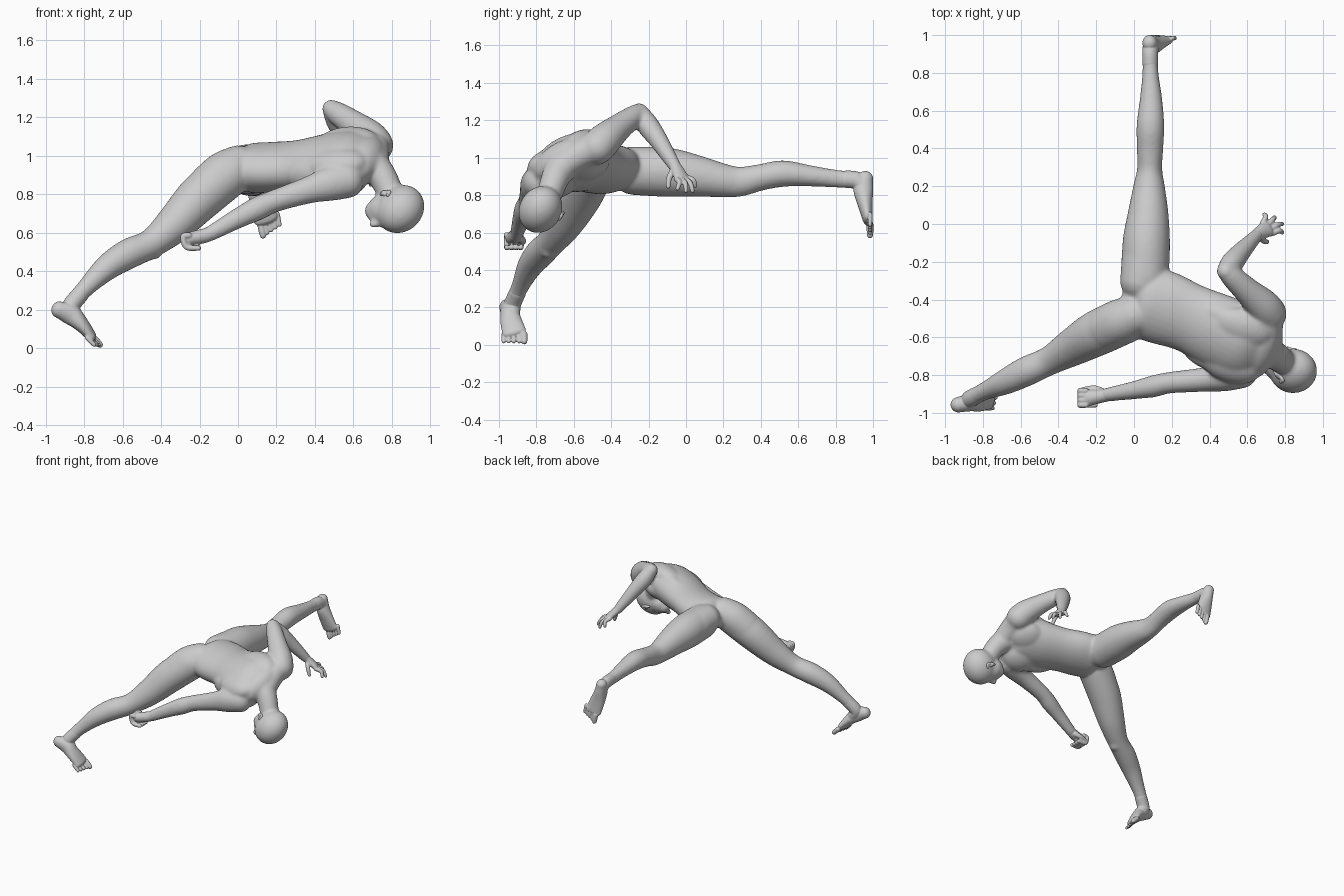
import bpy, bmesh, math
from mathutils import Vector, Matrix


def catmull(p, i, t):
    a, b, c, d = (p[max(0, min(len(p) - 1, i + k))] for k in (-1, 0, 1, 2))
    return [0.5 * (2 * q + (r - o) * t + (2 * o - 5 * q + 4 * r - s) * t * t
                   + (3 * q - o - 3 * r + s) * t ** 3) for o, q, r, s in zip(a, b, c, d)]


def tube(bm, pts, side0=(0, 1, 0), side1=None, n=24, sub=5):
    """Round-ended limb through stations (x, y, z, half width along side, half depth)."""
    pts = [p if len(p) == 5 else (*p, p[3]) for p in pts]
    side0 = Vector(side0)
    side1 = Vector(side1) if side1 else side0
    st = [catmull(pts, i, k / sub) for i in range(len(pts) - 1) for k in range(sub)] + [list(pts[-1])]
    pos = [Vector(s[:3]) for s in st]
    rings = []

    def ring(c, tan, a, b, f):
        s = side0.lerp(side1, f)
        s = (s - tan * s.dot(tan)).normalized()
        d = tan.cross(s)
        rings.append([bm.verts.new(c + s * a * math.cos(2 * math.pi * k / n)
                                   + d * b * math.sin(2 * math.pi * k / n)) for k in range(n)])

    last = len(st) - 1
    for i, s in enumerate(st):
        tan = (pos[min(i + 1, last)] - pos[max(i - 1, 0)]).normalized()
        a, b, f = s[3], s[4], i / last
        r = min(a, b)
        if i == 0:
            for ang in (80, 60, 40, 20):
                q = math.radians(ang)
                ring(pos[0] - tan * r * math.sin(q), tan, a * math.cos(q), b * math.cos(q), 0)
        ring(pos[i], tan, a, b, f)
        if i == last:
            for ang in (20, 40, 60, 80):
                q = math.radians(ang)
                ring(pos[i] + tan * r * math.sin(q), tan, a * math.cos(q), b * math.cos(q), 1)
    for u, v in zip(rings, rings[1:]):
        for k in range(n):
            bm.faces.new((u[k], u[(k + 1) % n], v[(k + 1) % n], v[k]))
    bm.faces.new(rings[0][::-1])
    bm.faces.new(rings[-1])


def ball(bm, c, radii, axes=None):
    rot = Matrix(axes).transposed().to_4x4() if axes else Matrix()
    m = Matrix.Translation(Vector(c)) @ rot @ Matrix.Diagonal((*radii, 1))
    bmesh.ops.create_uvsphere(bm, u_segments=24, v_segments=16, radius=1, matrix=m)


def finish(bm, name, voxel, smooth):
    bmesh.ops.recalc_face_normals(bm, faces=bm.faces)
    me = bpy.data.meshes.new(name)
    bm.to_mesh(me)
    bm.free()
    ob = bpy.data.objects.new(name, me)
    bpy.context.collection.objects.link(ob)
    rm = ob.modifiers.new("fuse", 'REMESH')
    rm.mode, rm.voxel_size, rm.use_smooth_shade = 'VOXEL', voxel, True
    sm = ob.modifiers.new("soften", 'SMOOTH')
    sm.factor, sm.iterations = 0.5, smooth


body = bmesh.new()

# torso, twisting from level hips to tilted shoulders
HIP, SHO = (0.32, 0.94, 0.1), (0.41, 0.77, 0.48)
tube(body, [(0.01, -0.41, 0.93, .15, .08), (0.06, -0.42, 0.935, .19, .125),
            (0.16, -0.445, 0.94, .2, .127), (0.30, -0.50, 0.95, .188, .125),
            (0.45, -0.57, 0.965, .205, .14), (0.58, -0.63, 0.98, .21, .138),
            (0.66, -0.66, 0.985, .18, .1)], HIP, SHO, n=32)
X = Vector((0.93, -0.32, 0.05)).normalized()
Y = Vector(SHO)
Y = (Y - X * Y.dot(X)).normalized()
Z = X.cross(Y)
chest = Vector((0.55, -0.62, 0.965))
for s in (-1, 1):
    ball(body, chest + Y * s * .09 - Z * .065 + X * .01, (.13, .12, .07), (X, Y, Z))      # pectorals
    ball(body, chest + Y * s * .11 + Z * .055, (.17, .11, .078), (X, Y, Z))               # shoulder blades
    ball(body, chest + Y * s * .14 - X * .08, (.19, .07, .1), (X, Y, Z))                  # side muscles
# buttocks flowing into the thighs
tube(body, [(0.035, -0.30, 0.95, .11), (0.05, -0.23, 0.94, .12), (0.06, -0.16, 0.925, .125)], (1, 0, 0))
tube(body, [(0, -0.485, 0.945, .11), (-0.07, -0.515, 0.905, .12), (-0.14, -0.55, 0.84, .122)])
# trapezius
for sh in ((0.715, -0.48, 1.055), (0.56, -0.78, 0.875)):
    tube(body, [(0.715, -0.67, 0.95, .075), (*((Vector((0.69, -0.655, 0.98)) + Vector(sh)) / 2), .085),
                (*sh, .082)], X)

# neck
tube(body, [(0.66, -0.65, 0.98, .1), (0.745, -0.695, 0.90, .077), (0.80, -0.735, 0.79, .068)], Y)

# head in its own left / forward / up frame
L = Vector((0.32, 0.75, -0.58)).normalized()
F = Vector((-0.6, -0.3, -0.7))
F = (F - L * F.dot(L)).normalized()
U = F.cross(L)
AX = (L, F, U)


def hp(l, f, u):
    return Vector((0.798, -0.738, 0.75)) + L * l + F * f + U * u


ball(body, hp(0, .004, .066), (.112, .136, .122), AX)
ball(body, hp(0, .05, 0), (.078, .082, .105), AX)
ball(body, hp(0, .08, -.068), (.05, .047, .037), AX)
ball(body, hp(0, .09, .05), (.072, .042, .024), AX)
tube(body, [(*hp(0, .122, .035), .014), (*hp(0, .148, -.005), .021)], L)
tube(body, [(*hp(-.018, .118, -.042), .014), (*hp(0, .124, -.042), .016), (*hp(.018, .118, -.042), .014)], U)

# right leg (standing)
LEG = (0.45, -0.85, 0)
tube(body, [(-0.04, -0.51, 0.91, .12), (-0.19, -0.575, 0.79, .122), (-0.33, -0.655, 0.645, .1),
            (-0.45, -0.725, 0.545, .077), (-0.57, -0.78, 0.49, .079), (-0.68, -0.835, 0.42, .068),
            (-0.79, -0.885, 0.315, .048), (-0.87, -0.925, 0.225, .044)], LEG)
ball(body, (-0.44, -0.735, 0.51), (.05, .05, .05))

# left leg (raised to the side)
tube(body, [(0.06, -0.28, 0.93, .125, .13), (0.065, -0.1, 0.922, .126, .132), (0.075, 0.05, 0.903, .109, .113),
            (0.08, 0.2, 0.878, .084, .09), (0.083, 0.29, 0.872, .067, .08), (0.085, 0.4, 0.895, .07, .071),
            (0.087, 0.52, 0.915, .074, .071), (0.09, 0.66, 0.903, .06, .057), (0.087, 0.8, 0.888, .043, .048),
            (0.085, 0.91, 0.88, .04, .047)], (1, 0, 0))
ball(body, (0.083, 0.28, 0.835), (.045, .055, .04))

# right arm (reaching back)
tube(body, [(0.57, -0.785, 0.87, .085, .09), (0.48, -0.81, 0.855, .076, .09), (0.36, -0.825, 0.82, .064, .07),
            (0.19, -0.84, 0.765, .057, .059), (0.10, -0.86, 0.725, .058, .062), (0, -0.88, 0.675, .048, .053),
            (-0.15, -0.905, 0.592, .036, .04)])

# left arm (bent elbow held high)
tube(body, [(0.715, -0.475, 1.055, .094), (0.68, -0.43, 1.1, .09), (0.60, -0.355, 1.165, .072),
            (0.52, -0.28, 1.22, .06), (0.485, -0.25, 1.245, .048)])
tube(body, [(0.485, -0.25, 1.245, .048), (0.52, -0.205, 1.175, .06), (0.57, -0.145, 1.09, .051),
            (0.65, -0.06, 0.955, .035)])
finish(body, "body", 0.009, 16)

# ears
for s, name in ((1, "left_ear"), (-1, "right_ear")):
    bm = bmesh.new()
    tube(bm, [(*hp(s * .08, .01, -.03), .009), (*hp(s * .094, -.008, 0), .01), (*hp(s * .106, -.012, .022), .01),
              (*hp(s * .106, .01, .028), .009)], L)
    ball(bm, hp(s * .092, 0, 0), (.012, .018, .03), AX)
    finish(bm, name, 0.004, 3)

# left hand, fingers spread
bm = bmesh.new()
knuckle0, knuckle1 = Vector((0.68, 0.0, 0.895)), Vector((0.73, -0.05, 0.885))
tube(bm, [(0.635, -0.077, 0.98, .033), (0.66, -0.052, 0.945, .035, .028), (0.705, -0.025, 0.895, .046, .024)],
     knuckle1 - knuckle0)
tips = [(0.69, 0.05, 0.85), (0.745, 0.035, 0.822), (0.785, 0, 0.822), (0.785, -0.045, 0.835)]
for i, t in enumerate(tips):
    k, t = knuckle0.lerp(knuckle1, i / 3), Vector(t)
    tube(bm, [(*k, .016), (*((k + t) / 2 + Vector((.012, .012, .008))), .0145), (*t, .0115)], (1, -1, 0), n=12)
tube(bm, [(0.665, -0.065, 0.94, .018), (0.69, -0.09, 0.89, .016), (0.705, -0.095, 0.845, .012)], n=12)
finish(bm, "left_hand", 0.005, 3)

# right hand, loosely closed
bm = bmesh.new()
tube(bm, [(-0.12, -0.90, 0.608, .035), (-0.17, -0.91, 0.586, .036, .038), (-0.25, -0.922, 0.568, .044, .036)])
for i in range(4):
    y = -0.958 + i * .025
    tube(bm, [(-0.255, y, 0.586, .016), (-0.285, y, 0.58, .016), (-0.268, y, 0.526, .016), (-0.205, y, 0.52, .014)],
         n=12)
tube(bm, [(-0.17, -0.89, 0.572, .022), (-0.21, -0.872, 0.556, .018), (-0.265, -0.876, 0.543, .014)], n=12)
finish(bm, "right_hand", 0.005, 3)


def foot(name, stations, side, big, small, direction, shin):
    bm = bmesh.new()
    tube(bm, stations, side)
    tube(bm, shin, side)
    d = Vector(direction)
    for i in range(5):
        tip = Vector(big).lerp(Vector(small), i / 4)
        r = .0185 if i == 0 else .0125
        tube(bm, [(*(tip - d * .06), r), (*(tip - d * .025), r), (*tip, r * .9)], side, n=12)
    finish(bm, name, 0.004, 4)


# feet with toes
foot("right_foot", [(-0.93, -0.957, 0.2, .041, .044), (-0.87, -0.945, 0.175, .047, .054),
                    (-0.815, -0.935, 0.125, .058, .04), (-0.765, -0.918, 0.066, .064, .027)],
     (0.15, 1, 0), (-0.718, -0.865, 0.018), (-0.748, -0.975, 0.018), (0.6, 0, -0.6),
     [(-0.82, -0.90, 0.28, .045), (-0.87, -0.928, 0.215, .046), (-0.85, -0.93, 0.17, .044)])
foot("left_foot", [(0.083, 0.959, 0.89, .039, .042), (0.095, 0.948, 0.83, .046, .053),
                   (0.12, 0.959, 0.745, .058, .039), (0.145, 0.972, 0.67, .064, .027)],
     (1, 0, 0.25), (0.13, 0.984, 0.586), (0.216, 0.984, 0.642), (0.2, 0, -0.95),
     [(0.086, 0.85, 0.885, .042, .046), (0.086, 0.91, 0.88, .042, .047), (0.09, 0.945, 0.85, .043)])
